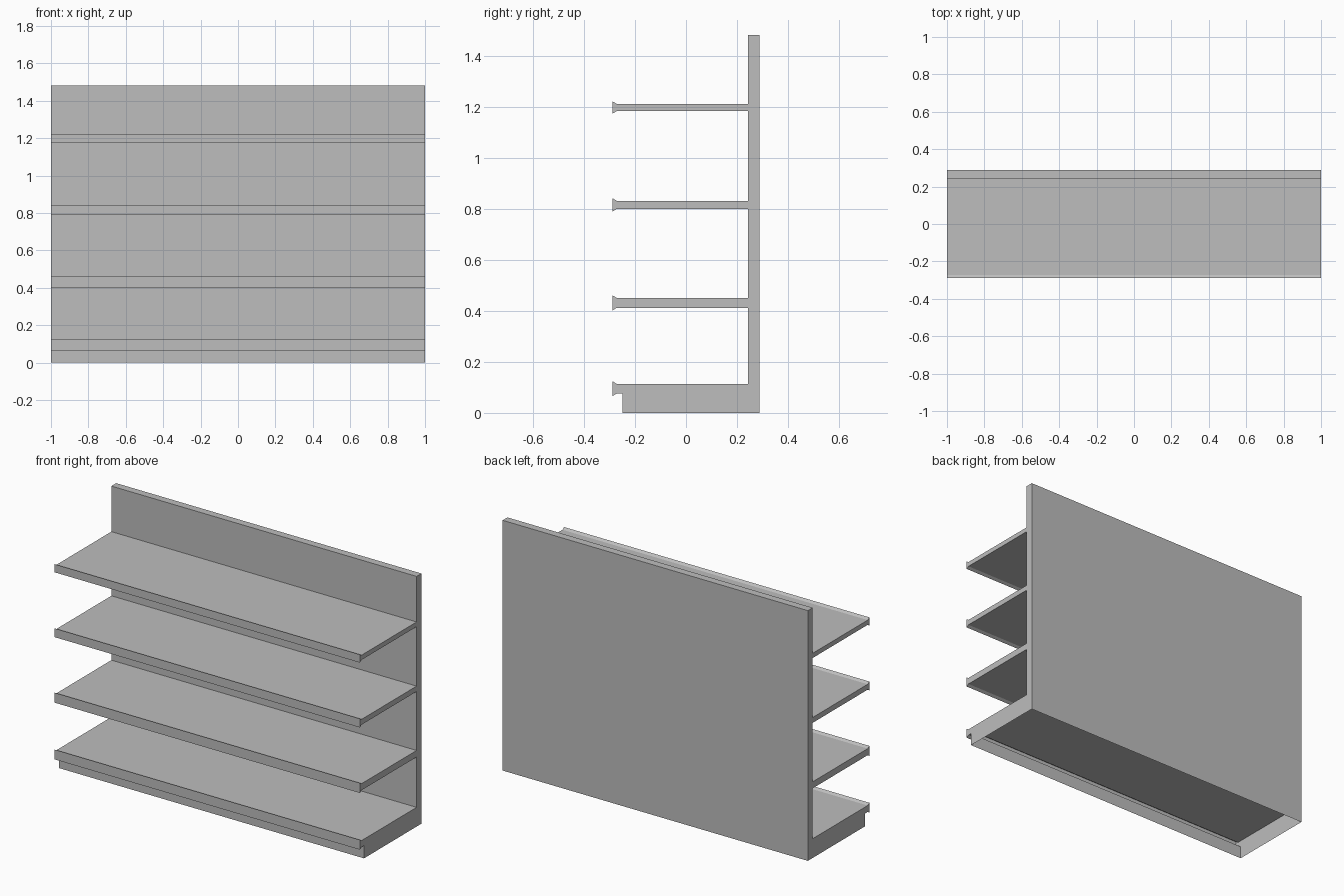
import bpy, bmesh

default = bpy.data.objects.get("Cube")
if default:
    bpy.data.objects.remove(default, do_unlink=True)

# Painted metal
metal = bpy.data.materials.new("light grey metal")
metal.use_nodes = True
grey = (0.51, 0.51, 0.51, 1)
metal.diffuse_color = grey
metal.node_tree.nodes["Principled BSDF"].inputs["Base Color"].default_value = grey

HALF_WIDTH = 1.0
BACK, PANEL_FRONT, PLINTH_FRONT = 0.288, 0.243, -0.249
LIP_BACK, LIP_FRONT, FLARE = -0.272, -0.288, 0.01
HEIGHT = 1.482


def shelf_profile(top, bottom, root):
    """Shelf outline in (y, z) from the panel, round the flared lip, to its root."""
    return [(PANEL_FRONT, top), (LIP_BACK, top),
            (LIP_FRONT, top + FLARE), (LIP_FRONT, bottom - FLARE),
            (LIP_BACK, bottom), (root, bottom)]


# Side outline: back panel, three shelves, then the bottom shelf on its plinth
outline = [(BACK, 0), (BACK, HEIGHT), (PANEL_FRONT, HEIGHT)]
for top, bottom in [(1.212, 1.184), (0.832, 0.8), (0.451, 0.412)]:
    outline += shelf_profile(top, bottom, PANEL_FRONT)
outline += shelf_profile(0.114, 0.076, PLINTH_FRONT)
outline.append((PLINTH_FRONT, 0))

# Extrude the outline along the width
bm = bmesh.new()
end = bm.faces.new([bm.verts.new((-HALF_WIDTH, y, z)) for y, z in outline])
extruded = bmesh.ops.extrude_face_region(bm, geom=[end])["geom"]
moved = [v for v in extruded if isinstance(v, bmesh.types.BMVert)]
bmesh.ops.translate(bm, verts=moved, vec=(2 * HALF_WIDTH, 0, 0))
bmesh.ops.recalc_face_normals(bm, faces=bm.faces)

# The hollow plinth is open underneath
floor = [f for f in bm.faces if all(v.co.z < 0.001 for v in f.verts)]
bmesh.ops.delete(bm, geom=floor, context="FACES_ONLY")

mesh = bpy.data.meshes.new("shelving_unit")
bm.to_mesh(mesh)
bm.free()
mesh.materials.append(metal)
unit = bpy.data.objects.new("shelving_unit", mesh)
bpy.context.collection.objects.link(unit)
